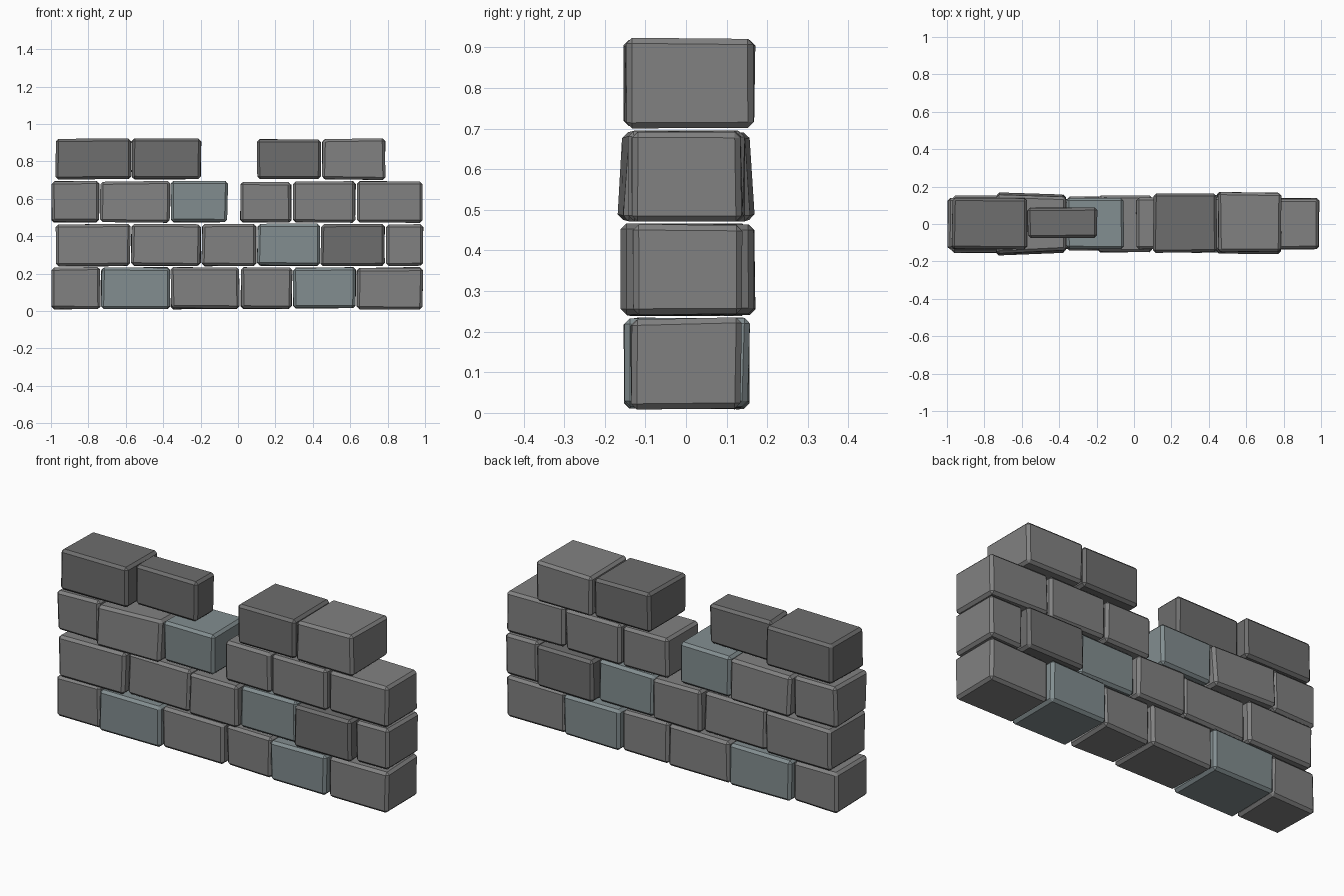
import bpy, bmesh, random
from mathutils import Vector

if "Cube" in bpy.data.objects:
    bpy.data.objects.remove(bpy.data.objects["Cube"])

random.seed(7)


def material(name, rgb):
    m = bpy.data.materials.new(name)
    m.diffuse_color = (*rgb, 1)
    m.use_nodes = True
    m.node_tree.nodes["Principled BSDF"].inputs["Base Color"].default_value = m.diffuse_color
    return m


MATS = {
    "g": material("grey_stone", (0.22, 0.22, 0.22)),
    "d": material("dark_stone", (0.155, 0.155, 0.155)),
    "b": material("blue_stone", (0.225, 0.27, 0.28)),
}


def brick(name, x0, x1, y0, y1, z0, z1, tone, skew=0.0):
    """Slightly irregular block with chamfered edges; skew pulls its left/bottom end outward."""
    bm = bmesh.new()
    bmesh.ops.create_cube(bm, size=1)
    centre = Vector(((x0 + x1) / 2, (y0 + y1) / 2, (z0 + z1) / 2))
    size = Vector((x1 - x0, y1 - y0, z1 - z0))
    for v in bm.verts:
        c = v.co.copy()
        jit = Vector([random.uniform(-0.004, 0.004) for _ in range(3)])
        v.co = centre + Vector([c[i] * size[i] for i in range(3)]) + jit
        v.co.y += skew * (c.y * 2) * (-c.x - c.z)
    bmesh.ops.bevel(bm, geom=bm.edges[:], offset=0.014, segments=1,
                    profile=0.5, affect='EDGES')
    bmesh.ops.recalc_face_normals(bm, faces=bm.faces[:])
    me = bpy.data.meshes.new(name)
    bm.to_mesh(me)
    bm.free()
    me.materials.append(MATS[tone])
    ob = bpy.data.objects.new(name, me)
    bpy.context.collection.objects.link(ob)


# Each course: bottom z, top z, then bricks as (left x, right x, front y, back y, tone)
COURSES = [
    (0.012, 0.232, [
        (-0.995, -0.735, -0.135, 0.135, "g"), (-0.73, -0.365, -0.15, 0.155, "b"),
        (-0.358, 0.005, -0.14, 0.145, "g"), (0.018, 0.288, -0.13, 0.135, "g"),
        (0.297, 0.628, -0.152, 0.155, "b"), (0.637, 0.988, -0.134, 0.135, "g")]),
    (0.242, 0.464, [
        (-0.972, -0.578, -0.153, 0.153, "g"), (-0.571, -0.2, -0.132, 0.132, "g"),
        (-0.193, 0.095, -0.15, 0.15, "g"), (0.104, 0.435, -0.13, 0.132, "b"),
        (0.442, 0.785, -0.157, 0.168, "d"), (0.792, 0.988, -0.13, 0.135, "g")]),
    (0.475, 0.692, [
        (-0.995, -0.74, -0.133, 0.138, "g"), (-0.735, -0.366, -0.155, 0.16, "g"),
        (-0.358, -0.055, -0.13, 0.138, "b"), (0.015, 0.285, -0.132, 0.14, "g"),
        (0.292, 0.628, -0.14, 0.142, "g"), (0.637, 0.988, -0.132, 0.137, "g")]),
    (0.704, 0.92, [
        (-0.972, -0.574, -0.132, 0.14, "d"), (-0.568, -0.198, -0.075, 0.088, "d"),
        (0.102, 0.443, -0.151, 0.163, "d"), (0.452, 0.785, -0.15, 0.168, "g")]),
]

for r, (z0, z1, bricks) in enumerate(COURSES, 1):
    for i, (x0, x1, y0, y1, tone) in enumerate(bricks, 1):
        twisted = (r, i) == (3, 2)
        brick(f"brick_row{r}_{i}", x0, x1, y0, y1, z0, z1, tone,
              0.014 if twisted else 0.0)
